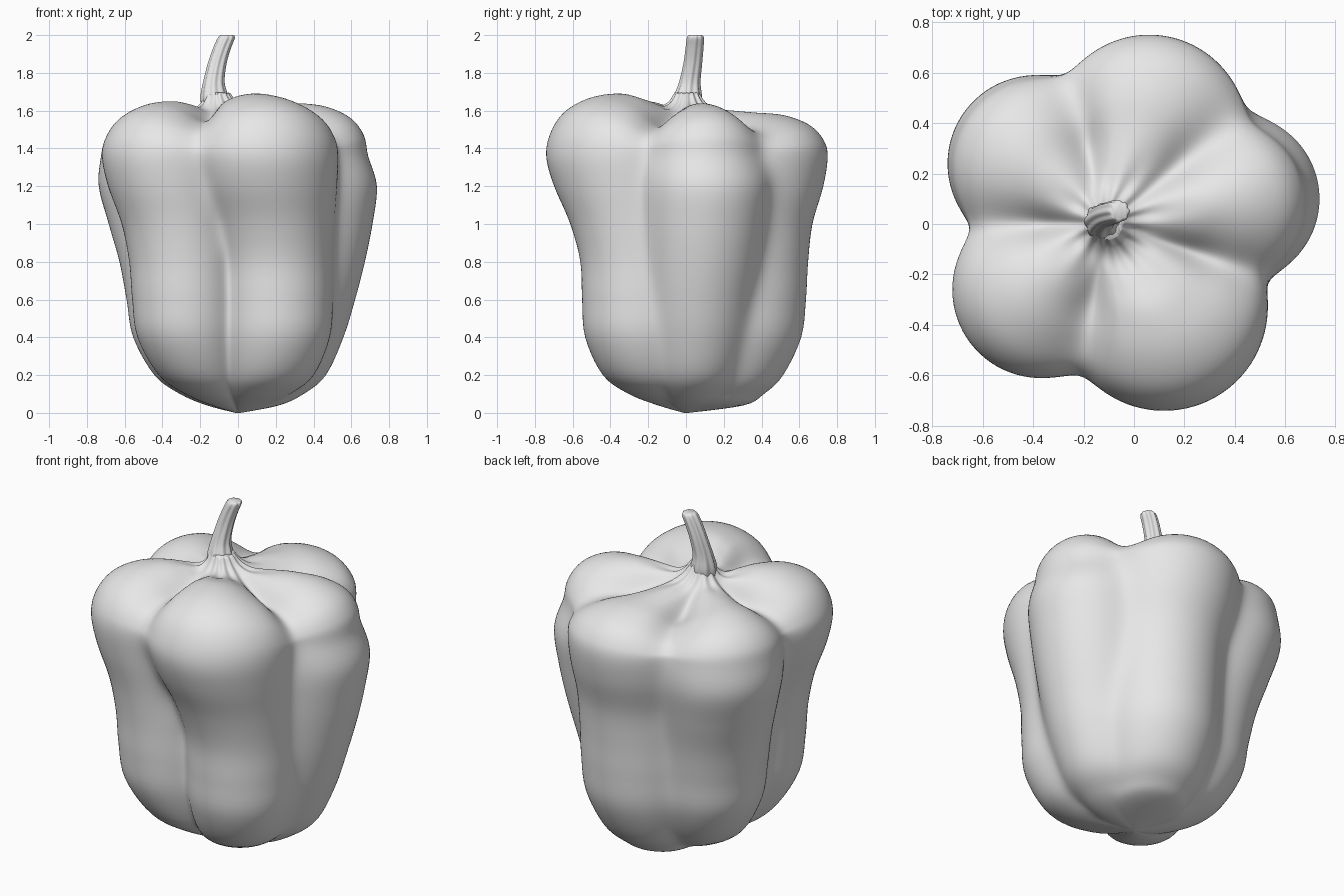
import bpy, math
from mathutils import Vector

cube = bpy.data.objects.get("Cube")
if cube:
    bpy.data.objects.remove(cube, do_unlink=True)

SEGMENTS = 180
ANGLES = [math.tau * i / SEGMENTS for i in range(SEGMENTS)]

grey = bpy.data.materials.new("plain grey")
grey.use_nodes = True
grey.diffuse_color = (0.8, 0.8, 0.8, 1)
grey.node_tree.nodes["Principled BSDF"].inputs["Base Color"].default_value = (0.8, 0.8, 0.8, 1)


def spline(a, b, c, d, t):
    """Smooth curve from b to c."""
    return 0.5 * (2 * b + (c - a) * t + (2 * a - 5 * b + 4 * c - d) * t * t
                  + (3 * b - a - 3 * c + d) * t ** 3)


def loft(name, rings, steps):
    """Skin a smooth surface through matching rings and cap both ends."""
    last = len(rings) - 1
    fine = []
    for j in range(last):
        quad = [rings[max(0, min(last, j + o))] for o in (-1, 0, 1, 2)]
        for s in range(steps):
            fine.append([spline(*p, s / steps) for p in zip(*quad)])
    fine.append(rings[-1])
    n = len(rings[0])
    verts = [p for ring in fine for p in ring]
    faces = [(j * n + i, j * n + (i + 1) % n, (j + 1) * n + (i + 1) % n, (j + 1) * n + i)
             for j in range(len(fine) - 1) for i in range(n)]
    faces.append(tuple(reversed(range(n))))
    faces.append(tuple(range(len(verts) - n, len(verts))))
    mesh = bpy.data.meshes.new(name)
    mesh.from_pydata(verts, [], faces)
    mesh.materials.append(grey)
    obj = bpy.data.objects.new(name, mesh)
    bpy.context.collection.objects.link(obj)
    bpy.ops.object.select_all(action='DESELECT')
    obj.select_set(True)
    bpy.context.view_layer.objects.active = obj
    bpy.ops.object.shade_smooth_by_angle(angle=math.radians(65))


# Lobe circles (x, y, radius) at the waist and the shoulder: back, right, front, two left
WAIST = [Vector(c) for c in ((0.08, 0.30, 0.335), (0.34, 0.07, 0.28), (0.20, -0.25, 0.30),
                             (-0.28, -0.25, 0.28), (-0.28, 0.16, 0.31))]
SHOULDER = [Vector(c) for c in ((0.06, 0.36, 0.39), (0.40, 0.10, 0.335), (0.12, -0.33, 0.41),
                                (-0.37, -0.26, 0.35), (-0.39, 0.24, 0.35))]
CREST = (1.59, 1.64, 1.69, 1.65, 1.60)

# Height, then each lobe's growth: up to 1 scales the waist, 1 to 2 swells it to the shoulder
SIDES = [(0.0, (0.02,) * 5),
         (0.04, (0.48, 0.35, 0.27, 0.25, 0.28)),
         (0.1, (0.65, 0.56, 0.55, 0.50, 0.52)),
         (0.2, (0.81, 0.75, 0.80, 0.75, 0.75)),
         (0.4, (0.96, 0.90, 0.97, 0.95, 0.94)),
         (0.6, (1.0, 1.0, 1.0, 1.0, 1.0)),
         (0.8, (1.1, 1.45, 1.05, 1.1, 1.25)),
         (1.0, (1.3, 1.8, 1.33, 1.35, 1.63)),
         (1.2, (1.8, 2.0, 1.78, 1.8, 1.98)),
         (1.36, (2.0, 1.6, 2.0, 2.0, 1.9))]

# Top: size, rise towards the crest, sink into the hollow, lift up to the stem
TOP = [(0.97, 0.4, 0, 0), (0.88, 0.73, 0, 0), (0.72, 0.94, 0, 0), (0.52, 1, 0, 0),
       (0.36, 1, 0.4, 0), (0.23, 1, 0.85, 0), (0.15, 1, 1, 0.03), (0.1, 1, 1, 0.08)]
HOLLOW = Vector((-0.125, 0.005, 1.61))


def reach(angle, lobe):
    """Distance from the axis to the far side of a lobe."""
    x, y, radius = lobe
    along = x * math.cos(angle) + y * math.sin(angle)
    across = y * math.cos(angle) - x * math.sin(angle)
    if abs(across) >= radius:
        return 0.01
    return max(0.01, along + math.sqrt(radius ** 2 - across ** 2))


def outline(angle, growth):
    """Lobed radius, with soft grooves where two lobes meet."""
    total = 0
    for g, low, high in zip(growth, WAIST, SHOULDER):
        lobe = low * g if g < 1 else low.lerp(high, g - 1)
        total += reach(angle, lobe) ** 14
    return total ** (1 / 14)


def crest(angle):
    """Height of the top, domed over each lobe and lower in the grooves."""
    total = height = 0
    for lobe, top in zip(SHOULDER, CREST):
        near = reach(angle, lobe)
        fullness = near / (lobe.xy.length + lobe.z)
        total += near ** 8
        height += near ** 8 * (top - 0.55 * (1 - fullness))
    return height / total


def around(angle, radius, z):
    return Vector((radius * math.cos(angle), radius * math.sin(angle), z))


# Fruit body
body = [[around(a, outline(a, growth), z) for a in ANGLES] for z, growth in SIDES]
base, full = SIDES[-1]
for size, rise, sink, lift in TOP:
    ring = []
    for a in ANGLES:
        round_off = 0.8 * (1 - size)
        radius = size * (outline(a, full) * (1 - round_off) + 0.62 * round_off)
        z = base + (crest(a) - base) * rise
        z += (HOLLOW.z - z) * sink + lift
        # Fine folds gathered around the stem
        z += 0.006 * sink * math.cos(13 * a)
        p = around(a, radius, z)
        p.xy += HOLLOW.xy * (1 - size) ** 1.5
        ring.append(p)
    body.append(ring)
loft("pepper_body", body, 5)

# Curved, ribbed stem: centre x, y, z and radius
STEM = [(-0.125, 0.005, 1.6, 0.06), (-0.125, 0.01, 1.67, 0.07),
        (-0.128, 0.02, 1.75, 0.054), (-0.11, 0.036, 1.85, 0.047), (-0.085, 0.045, 1.93, 0.045),
        (-0.062, 0.05, 1.985, 0.043), (-0.059, 0.05, 2.0, 0.033)]
stem = [[Vector((x, y, 0)) + around(a, r * (1 + 0.06 * math.cos(8 * a)), z) for a in ANGLES[::2]]
        for x, y, z, r in STEM]
loft("stem", stem, 4)
